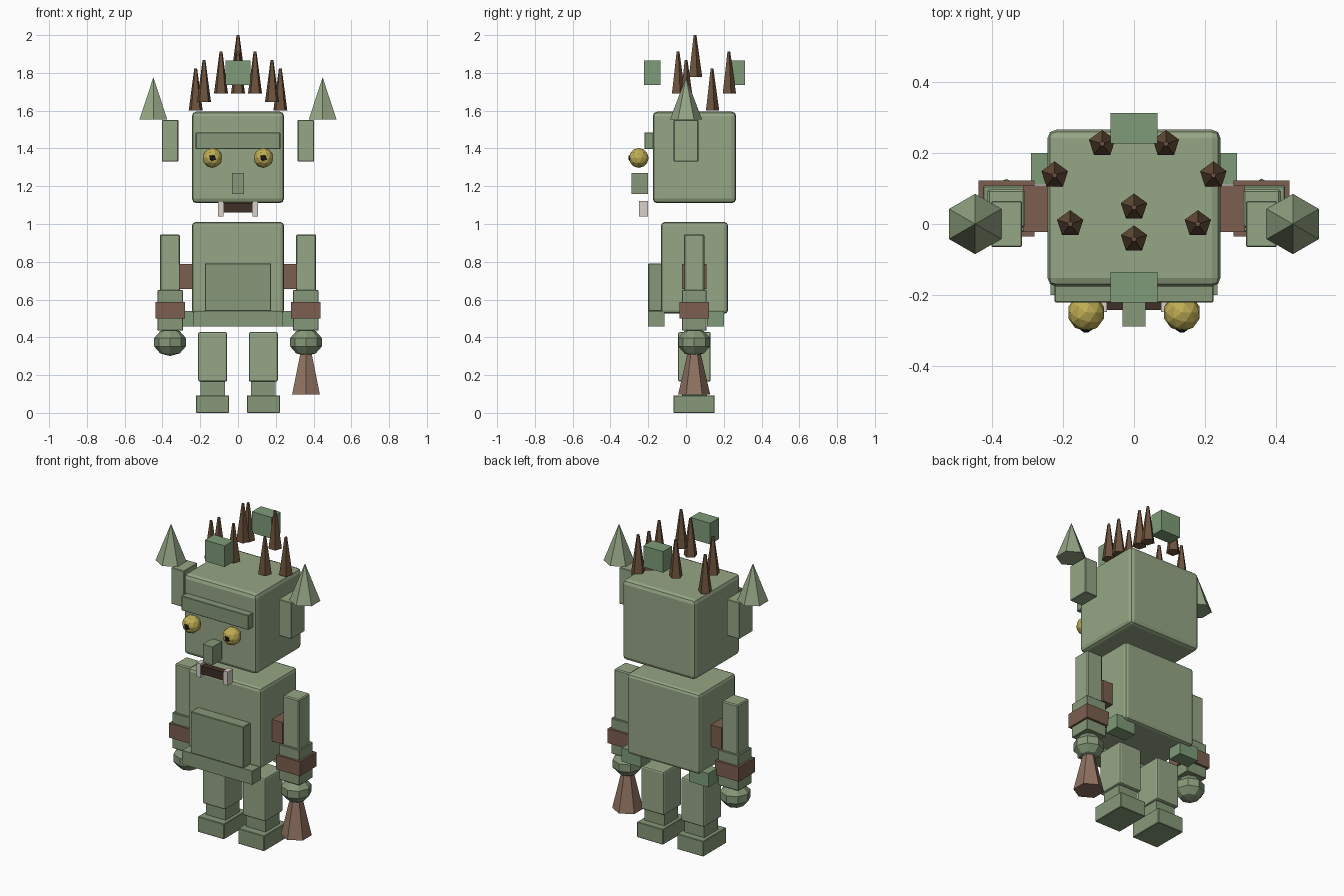
import bpy, bmesh
from mathutils import Matrix

if "Cube" in bpy.data.objects:
    bpy.data.objects.remove(bpy.data.objects["Cube"])


def mat(name, r, g, b):
    m = bpy.data.materials.new(name)
    m.diffuse_color = (r, g, b, 1)
    m.use_nodes = True
    m.node_tree.nodes["Principled BSDF"].inputs["Base Color"].default_value = m.diffuse_color
    return m


SKIN = mat("skin", .30, .38, .235)
DARK = mat("dark_skin", .24, .315, .19)
MOSS = mat("moss", .21, .33, .19)
BROWN = mat("leather", .20, .115, .08)
WOOD = mat("wood", .28, .17, .12)
SPIKE = mat("spike_brown", .15, .085, .045)
YELLOW = mat("eye_yellow", .52, .42, .09)
BLACK = mat("pupil_dark", .02, .016, .012)
MAW = mat("mouth_dark", .05, .028, .02)
BONE = mat("bone", .68, .64, .58)


def finish(bm, name, m):
    me = bpy.data.meshes.new(name)
    bm.to_mesh(me)
    bm.free()
    me.materials.append(m)
    ob = bpy.data.objects.new(name, me)
    bpy.context.collection.objects.link(ob)
    return ob


def box(name, x, y, z, m, bevel=0.0, segs=2):
    """Box from (min, max) ranges, optionally with rounded edges."""
    bm = bmesh.new()
    r = (x, y, z)
    size = [b - a for a, b in r]
    mid = [(a + b) / 2 for a, b in r]
    bmesh.ops.create_cube(bm, size=1, matrix=Matrix.Translation(mid) @ Matrix.Diagonal((*size, 1)))
    if bevel:
        bmesh.ops.bevel(bm, geom=bm.edges[:], offset=bevel, segments=segs, profile=.5, affect='EDGES')
    return finish(bm, name, m)


def cone(name, x, y, z0, z1, r0, r1, sides, m):
    bm = bmesh.new()
    bmesh.ops.create_cone(bm, cap_ends=True, segments=sides, radius1=r0, radius2=r1, depth=z1 - z0,
                          matrix=Matrix.Translation((x, y, (z0 + z1) / 2)))
    bmesh.ops.remove_doubles(bm, verts=bm.verts[:], dist=1e-5)
    return finish(bm, name, m)


def ball(name, c, r, m, sub):
    bm = bmesh.new()
    bmesh.ops.create_icosphere(bm, subdivisions=sub, radius=r, matrix=Matrix.Translation(c))
    return finish(bm, name, m)


def side_box(name, s, x, *args, **kw):
    """Box on the left (s = -1) or right (s = 1) side."""
    label = "right_" if s > 0 else "left_"
    return box(label + name, tuple(sorted((s * x[0], s * x[1]))), *args, **kw)


# head and face
box("head", (-.244, .244), (-.176, .266), (1.11, 1.595), SKIN, .024)
box("brow", (-.224, .224), (-.221, -.135), (1.397, 1.485), DARK, .003, 1)
box("nose", (-.032, .032), (-.289, -.2), (1.16, 1.27), DARK)
box("mouth", (-.08, .08), (-.243, -.205), (1.06, 1.11), MAW)

# torso
box("torso", (-.243, .243), (-.132, .222), (.525, 1.01), SKIN, .018)
box("belly", (-.176, .176), (-.2, -.11), (.54, .79), DARK, .003, 1)
box("front_belt", (-.235, .235), (-.2, -.115), (.457, .54), DARK)

# blocks floating above the head
box("front_tuft", (-.066, .066), (-.222, -.136), (1.737, 1.865), MOSS)
box("back_tuft", (-.066, .066), (.227, .313), (1.737, 1.865), MOSS)

for s in (-1, 1):
    label = "right_" if s > 0 else "left_"
    # eyes, fangs and ears
    ball(label + "eye", (s * .135, -.25, 1.35), .053, YELLOW, 2)
    ball(label + "pupil", (s * .135, -.286, 1.35), .023, BLACK, 1)
    side_box("fang", s, (.076, .105), (-.248, -.2), (1.04, 1.123), BONE)
    side_box("ear", s, (.316, .402), (-.065, .065), (1.33, 1.55), SKIN, .003, segs=1)
    cone(label + "ear_tip", s * .448, 0, 1.553, 1.777, .085, 0, 6, SKIN)

    # arms
    side_box("shoulder_strap", s, (.2, .313), (-.022, .108), (.655, .787), BROWN)
    side_box("upper_arm", s, (.307, .414), (-.011, .097), (.6, .945), SKIN, .006, segs=1)
    side_box("forearm", s, (.291, .426), (-.022, .108), (.435, .65), DARK, .003, segs=1)
    side_box("cuff", s, (.28, .438), (-.035, .122), (.5, .587), BROWN)
    bm = bmesh.new()
    bmesh.ops.create_uvsphere(bm, u_segments=8, v_segments=5, radius=1,
                              matrix=Matrix.Translation((s * .36, .043, .374)) @ Matrix.Diagonal((.088, .088, .073, 1)))
    finish(bm, label + "hand", DARK)

    # hip block, leg and foot
    side_box("hip_block", s, (.16, .29), (.112, .2), (.457, .54), MOSS)
    side_box("leg", s, (.057, .211), (-.042, .131), (.165, .428), SKIN, .01, segs=2)
    side_box("shin", s, (.068, .199), (-.02, .11), (.09, .17), DARK)
    side_box("foot", s, (.047, .222), (-.067, .152), (0, .093), DARK, .003, segs=1)

# club held in the right hand
cone("club", .36, .043, .097, .37, .085, .022, 6, WOOD)

# crown of five-sided spikes: x, y, base height
spikes = [(0, .047, 1.777), (0, -.043, 1.69)]
for s in (-1, 1):
    spikes += [(s * .09, .226, 1.69), (s * .18, 0, 1.645), (s * .224, .137, 1.6)]
for i, (x, y, z) in enumerate(spikes):
    cone(f"spike_{i + 1}", x, y, z, z + .223, .039, .008, 5, SPIKE)
